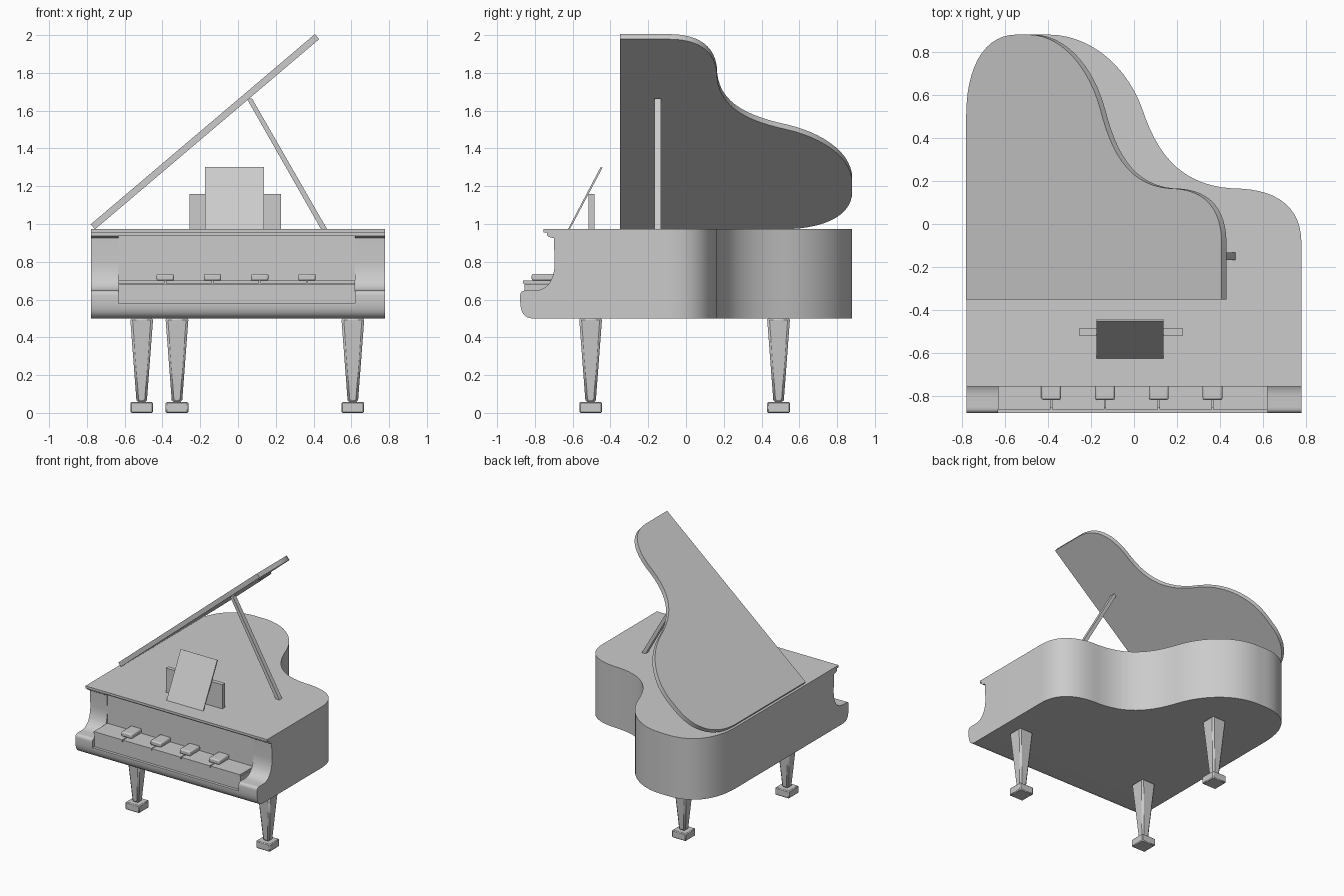
import bpy, bmesh, math
from mathutils import Vector, Matrix
from mathutils.geometry import interpolate_bezier

if "Cube" in bpy.data.objects:
    bpy.data.objects.remove(bpy.data.objects["Cube"])

GREY = (0.6, 0.6, 0.6, 1)
grey = bpy.data.materials.new("plain grey")
grey.use_nodes = True
grey.diffuse_color = GREY
grey.node_tree.nodes["Principled BSDF"].inputs["Base Color"].default_value = GREY


def finish(name, bm, bevel=0.0, segments=1):
    """Turn a bmesh into a shaded grey object."""
    bmesh.ops.recalc_face_normals(bm, faces=bm.faces)
    mesh = bpy.data.meshes.new(name)
    bm.to_mesh(mesh)
    bm.free()
    obj = bpy.data.objects.new(name, mesh)
    bpy.context.collection.objects.link(obj)
    mesh.materials.append(grey)
    if bevel:
        mod = obj.modifiers.new("bevel", "BEVEL")
        mod.width, mod.segments = bevel, segments
    bpy.ops.object.select_all(action="DESELECT")
    obj.select_set(True)
    bpy.context.view_layer.objects.active = obj
    bpy.ops.object.shade_smooth_by_angle(angle=math.radians(30))
    return obj


def prism(name, points, offset):
    """Extrude a flat outline along an offset."""
    bm = bmesh.new()
    face = bm.faces.new([bm.verts.new(p) for p in points])
    new = bmesh.ops.extrude_face_region(bm, geom=[face])["geom"]
    verts = [v for v in new if isinstance(v, bmesh.types.BMVert)]
    bmesh.ops.translate(bm, vec=offset, verts=verts)
    return finish(name, bm)


def box(name, low, high, bevel=0.0, segments=1):
    low, high = Vector(low), Vector(high)
    bm = bmesh.new()
    bmesh.ops.create_cube(bm, size=1)
    bmesh.ops.scale(bm, vec=high - low, verts=bm.verts)
    bmesh.ops.translate(bm, vec=(low + high) / 2, verts=bm.verts)
    return finish(name, bm, bevel, segments)


def curve(start, *segments, steps=14):
    """Chain bezier segments, each given as handle, handle, end."""
    points = [Vector(start)]
    for h1, h2, end in segments:
        points += interpolate_bezier(points[-1], Vector(h1), Vector(h2), Vector(end), steps)[1:]
    return points


# Harp-shaped rim, from the long straight side round the tail to the short side
W = 0.778
RIM = curve((-W, 0.5, 0),
            ((-W, 0.74, 0), (-0.66, 0.88, 0), (-0.47, 0.88, 0)),
            ((-0.45, 0.88, 0), (-0.42, 0.88, 0), (-0.40, 0.88, 0)),
            ((-0.20, 0.88, 0), (-0.03, 0.73, 0), (0.04, 0.53, 0)),
            ((0.11, 0.32, 0), (0.22, 0.18, 0), (0.46, 0.165, 0)),
            ((0.65, 0.165, 0), (W, 0.09, 0), (W, -0.09, 0)))


def harp(front, z):
    points = [Vector((-W, front, 0))] + RIM + [Vector((W, front, 0))]
    return [p + Vector((0, 0, z)) for p in points]


# Case and its fixed top
prism("case", harp(-0.695, 0.5), (0, 0, 0.455))
prism("top_board", harp(-0.755, 0.955), (0, 0, 0.018))
box("top_moulding", (-W, -0.735, 0.94), (W, -0.69, 0.956))

# Curved cheeks beside the keys
NOSE = curve((0, -0.85, 0.647),
             ((0, -0.868, 0.647), (0, -0.878, 0.64), (0, -0.878, 0.62)),
             ((0, -0.88, 0.55), (0, -0.87, 0.5), (0, -0.81, 0.5)), steps=10)
THROAT = curve((0, -0.695, 0.8),
               ((0, -0.695, 0.71), (0, -0.73, 0.65), (0, -0.80, 0.647)), steps=12)
SCROLL = curve((0, -0.735, 0.945),
               ((0, -0.735, 0.93), (0, -0.72, 0.93), (0, -0.70, 0.925)), steps=5)
cheek = [Vector((0, -0.6, 0.5)), Vector((0, -0.6, 0.945))] + SCROLL + THROAT + NOSE
for name, x0, x1 in (("right_cheek", -W, -0.632), ("left_cheek", 0.62, W)):
    prism(name, [p + Vector((x0, 0, 0)) for p in cheek], (x1 - x0, 0, 0))

# Rounded front rail and key bed
rail = [Vector((0, -0.6, 0.5)), Vector((0, -0.6, 0.58))]
rail += [p for p in NOSE if p.z < 0.58]
rail.insert(2, Vector((0, -0.877, 0.58)))
prism("front_rail", [p + Vector((-0.632, 0, 0)) for p in rail], (1.252, 0, 0))
box("key_bed", (-0.632, -0.855, 0.58), (0.62, -0.69, 0.682))

# Natural keys in blocks parted by slits, with a raised key over each slit
slits = (-0.385, -0.135, 0.115, 0.365)
edges = (-0.635,) + slits + (0.623,)
for i, (a, b) in enumerate(zip(edges, edges[1:])):
    box(f"natural_keys_{i + 1}", (a + 0.003, -0.862, 0.684), (b - 0.003, -0.69, 0.7))
for i, x in enumerate(slits):
    box(f"raised_key_{i + 1}", (x - 0.046, -0.817, 0.7), (x + 0.046, -0.69, 0.736), 0.009, 2)

# Open lid, hinged on the long side
lid = prism("lid", harp(-0.35, 0), (0, 0, 0.035))
hinge = Matrix.Translation((-0.757, 0, 0.972)) @ Matrix.Rotation(math.radians(-40.3), 4, "Y")
lid.data.transform(hinge @ Matrix.Translation((W, 0, 0)))

# Prop stick
prism("lid_prop", [(0.44, -0.167, 0.972), (0.472, -0.167, 0.972),
                   (0.074, -0.167, 1.665), (0.046, -0.167, 1.665)], (0, 0.034, 0))

# Music desk: leaning sheet and the block behind it
prism("music_sheet", [(-0.175, -0.625, 0.972), (-0.175, -0.615, 0.972),
                      (-0.175, -0.442, 1.298), (-0.175, -0.451, 1.303)], (0.313, 0, 0))
box("music_desk", (-0.256, -0.517, 0.972), (0.228, -0.485, 1.16))

# Tapered legs on square feet
for name, x, y in (("front_right_leg", -0.51, -0.505), ("front_left_leg", 0.608, -0.505),
                   ("back_leg", -0.323, 0.49)):
    bm = bmesh.new()
    bmesh.ops.create_cone(bm, cap_ends=True, segments=4, radius1=0.027 * math.sqrt(2),
                          radius2=0.061 * math.sqrt(2), depth=0.45,
                          matrix=Matrix.Translation((x, y, 0.28)) @ Matrix.Rotation(math.pi / 4, 4, "Z"))
    finish(name, bm, 0.012)
    box(name + "_foot", (x - 0.06, y - 0.06, 0), (x + 0.06, y + 0.06, 0.058), 0.006)
